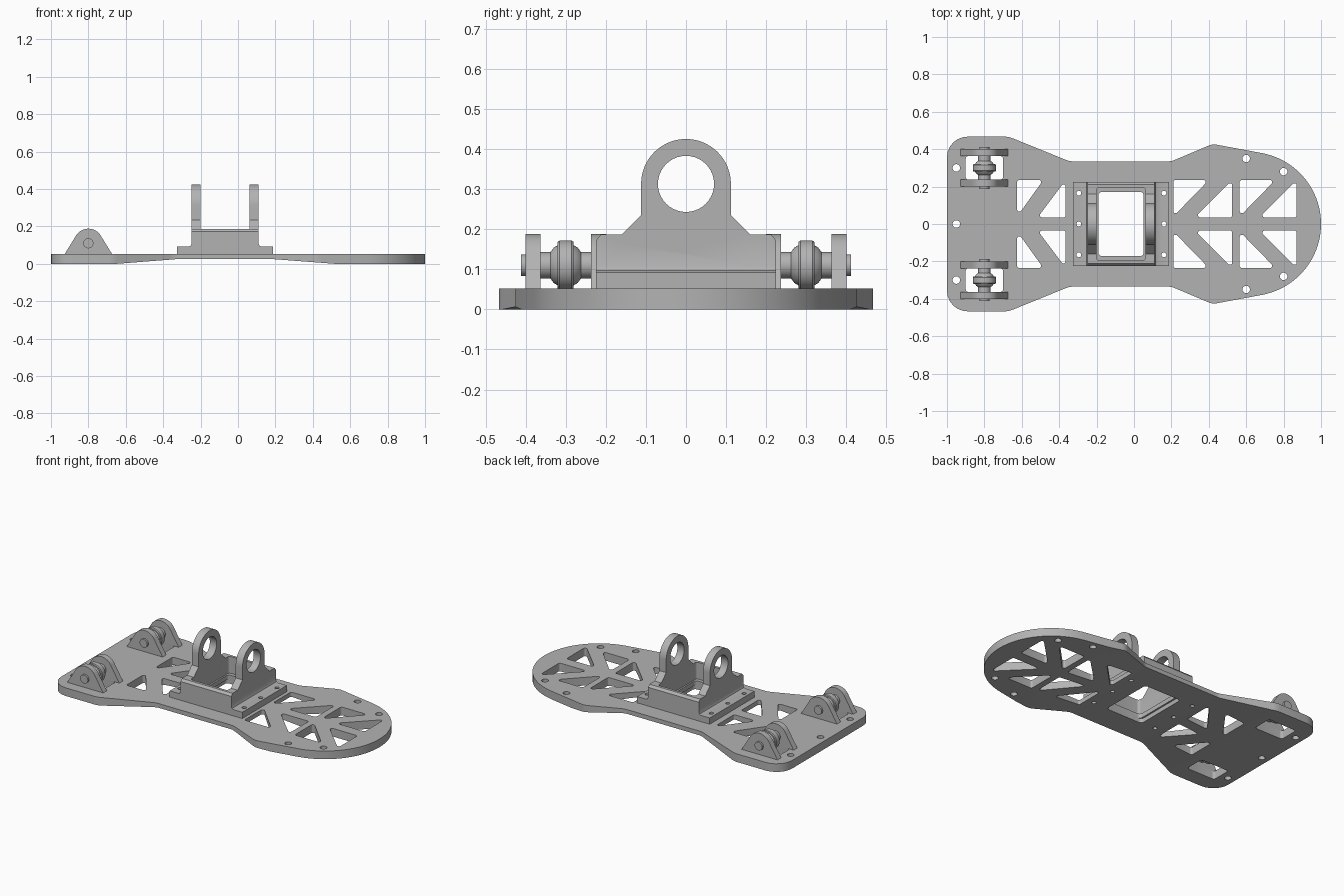
import bpy, bmesh
from math import cos, sin, pi, radians
from mathutils import Vector

cube = bpy.data.objects.get("Cube")
if cube:
    bpy.data.objects.remove(cube)

grey = bpy.data.materials.new("light grey metal")
grey.use_nodes = True
grey.diffuse_color = (0.45, 0.45, 0.45, 1)
grey.node_tree.nodes["Principled BSDF"].inputs["Base Color"].default_value = grey.diffuse_color


def rounded(corners, steps=6):
    """Round each (x, y, radius) corner of a closed polygon."""
    out = []
    for i, (x, y, r) in enumerate(corners):
        p = Vector((x, y))
        a = Vector(corners[i - 1][:2]) - p
        b = Vector(corners[(i + 1) % len(corners)][:2]) - p
        if r == 0:
            out.append(p)
            continue
        half = a.angle(b) / 2
        a.normalize()
        b.normalize()
        centre = p + (a + b).normalized() * (r / sin(half))
        reach = r * cos(half) / sin(half)
        start, end = p + a * reach - centre, p + b * reach - centre
        sweep = start.angle(end)
        for k in range(steps + 1):
            t = k / steps
            out.append(centre + (start * sin((1 - t) * sweep) + end * sin(t * sweep)) / sin(sweep))
    return out


def arc(cx, cy, r, a0, a1, n):
    angles = [radians(a0 + (a1 - a0) * k / n) for k in range(n + 1)]
    return [Vector((cx + r * cos(a), cy + r * sin(a))) for a in angles]


def circle(cx, cy, r, n=24):
    return arc(cx, cy, r, 0, 360, n)[:-1]


def box(x0, x1, y0, y1, r):
    return rounded([(x0, y0, r), (x1, y0, r), (x1, y1, r), (x0, y1, r)])


def prisms(name, outlines, axis, lo, hi):
    """Extrude outlines along an axis; the outline uses the other two axes in order."""
    place = {"x": lambda p, d: (d, p[0], p[1]),
             "y": lambda p, d: (p[0], d, p[1]),
             "z": lambda p, d: (p[0], p[1], d)}[axis]
    bm = bmesh.new()
    for pts in outlines:
        rings = [[bm.verts.new(place(p, d)) for p in pts] for d in (lo, hi)]
        for ring in rings:
            bm.faces.new(ring)
        for i in range(len(pts)):
            bm.faces.new((rings[0][i - 1], rings[0][i], rings[1][i], rings[1][i - 1]))
    return finish(name, bm)


def finish(name, bm):
    bmesh.ops.recalc_face_normals(bm, faces=bm.faces[:])
    mesh = bpy.data.meshes.new(name)
    bm.to_mesh(mesh)
    bm.free()
    mesh.materials.append(grey)
    ob = bpy.data.objects.new(name, mesh)
    bpy.context.collection.objects.link(ob)
    return ob


def combine(ob, other, operation="DIFFERENCE"):
    mod = ob.modifiers.new("combine", "BOOLEAN")
    mod.operation, mod.object, mod.solver = operation, other, "EXACT"
    select(ob)
    bpy.ops.object.modifier_apply(modifier=mod.name)
    bpy.data.objects.remove(other)


def select(ob):
    bpy.ops.object.select_all(action="DESELECT")
    ob.select_set(True)
    bpy.context.view_layer.objects.active = ob


def smooth(ob):
    select(ob)
    bpy.ops.object.shade_smooth_by_angle(angle=radians(30))


def mirrored(pts):
    return [Vector((p[0], -p[1])) for p in reversed(pts)]


TOP = 0.052

# Base plate outline: square tail, narrow waist, round nose
side = rounded([(0.3, 0, 0), (-1, 0, 0), (-1, 0.467, 0.11), (-0.67, 0.467, 0.12),
                (-0.345, 0.335, 0.1), (0.2, 0.335, 0.1), (0.42, 0.428, 0.08),
                (0.69, 0.378, 0)])[2:]
half = side + arc(0.615, 0, 0.385, 77, 0, 18)
plate = prisms("base_plate", [half + mirrored(half)[1:]], "z", 0, TOP)

# Hollowed underside at the waist
under = [(-0.65, -0.1), (-0.65, 0), (-0.33, 0.025), (0.19, 0.025), (0.52, 0), (0.52, -0.1)]
combine(plate, prisms("underside_cutter", [under], "y", -1, 1))

# Truss windows, pin windows and screw holes
holes = []
for x0, x1, w in ((-0.625, -0.365, 0.14), (0.21, 0.525, 0.19), (0.565, 0.87, 0.19)):
    holes.append(rounded([(x0, 0.235, 0.012), (x0 + w, 0.235, 0.012), (x0, 0.04, 0.012)]))
    holes.append(rounded([(x1, 0.235, 0.012), (x1, 0.035, 0.012), (x1 - w - 0.01, 0.035, 0.012)]))
holes += [circle(x, y, 0.02) for x, y in ((-0.95, 0.3), (0.6, 0.35), (0.8, 0.28))]
holes.append(box(-0.9, -0.7, 0.237, 0.363, 0.015))
screws = [circle(x, y, 0.013, 16) for x in (-0.295, 0.16) for y in (-0.165, 0, 0.165)]
holes += [mirrored(h) for h in holes]
holes += screws + [circle(-0.95, 0, 0.02), box(-0.2, 0.06, -0.172, 0.172, 0.02)]
combine(plate, prisms("hole_cutter", holes, "z", -0.1, 0.2))
smooth(plate)

# Bracket: flanged tub with fillets where it meets the flange
tub = [(-0.325, TOP), (-0.325, 0.092), (-0.262, 0.092), (-0.253, 0.097), (-0.248, 0.107),
       (-0.248, 0.187), (0.11, 0.187), (0.11, 0.107), (0.115, 0.097), (0.124, 0.092),
       (0.188, 0.092), (0.188, TOP)]
bracket = prisms("bracket", [tub], "y", -0.225, 0.225)
corner = [(0.212, 0.2), (0.212, 0.187), (0.225, 0.172), (0.24, 0.172), (0.24, 0.2)]
combine(bracket, prisms("corner_cutter", [corner, [(-y, z) for y, z in corner]], "x", -0.4, 0.3))

# Cheeks with bearing eyes
cheek = [Vector((-0.16, 0.187)), Vector((-0.112, 0.235))] + arc(0, 0.313, 0.112, 180, 0, 32)
cheek += [Vector((0.112, 0.235)), Vector((0.16, 0.187)), Vector((0.16, 0.1)), Vector((-0.16, 0.1))]
for x0, x1 in ((-0.248, -0.2), (0.062, 0.11)):
    combine(bracket, prisms("cheek", [cheek], "x", x0, x1), "UNION")
combine(bracket, prisms("tub_cutter", [box(-0.2, 0.062, -0.195, 0.195, 0.015)], "z", 0.08, 0.6))
combine(bracket, prisms("floor_cutter", [box(-0.19, 0.052, -0.172, 0.172, 0.02)], "z", 0, 0.2))
combine(bracket, prisms("eye_cutter", [circle(0, 0.313, 0.07, 40)], "x", -0.5, 0.5))
combine(bracket, prisms("screw_cutter", screws, "z", 0, 0.15))
smooth(bracket)

# Pin mounts: two ears, a pin and a ball joint on each side
PX, PZ = -0.8, 0.11
ear = [Vector((PX - 0.127, TOP))] + arc(PX, PZ, 0.078, 153, 27, 20) + [Vector((PX + 0.127, TOP))]
lathe = [(-0.112, 0), (-0.112, 0.027), (-0.065, 0.027), (-0.065, 0.033), (-0.038, 0.033),
         (-0.03, 0.044), (-0.02, 0.05), (-0.02, 0.058), (-0.015, 0.062)]
lathe += [(-d, r) for d, r in reversed(lathe)]
for label, s in (("left", 1), ("right", -1)):
    for part, y0, y1 in (("inner", 0.2, 0.237), ("outer", 0.363, 0.4)):
        smooth(prisms(f"{part}_ear_{label}", [ear], "y", s * y0, s * y1))
    bm = bmesh.new()
    verts = [bm.verts.new((PX, s * 0.3 + d, PZ + r)) for d, r in lathe]
    edges = [bm.edges.new(pair) for pair in zip(verts, verts[1:])]
    bmesh.ops.spin(bm, geom=verts + edges, cent=(PX, 0, PZ), axis=(0, 1, 0),
                   angle=2 * pi, steps=32)
    bmesh.ops.remove_doubles(bm, verts=bm.verts[:], dist=0.0001)
    smooth(finish(f"pin_joint_{label}", bm))
